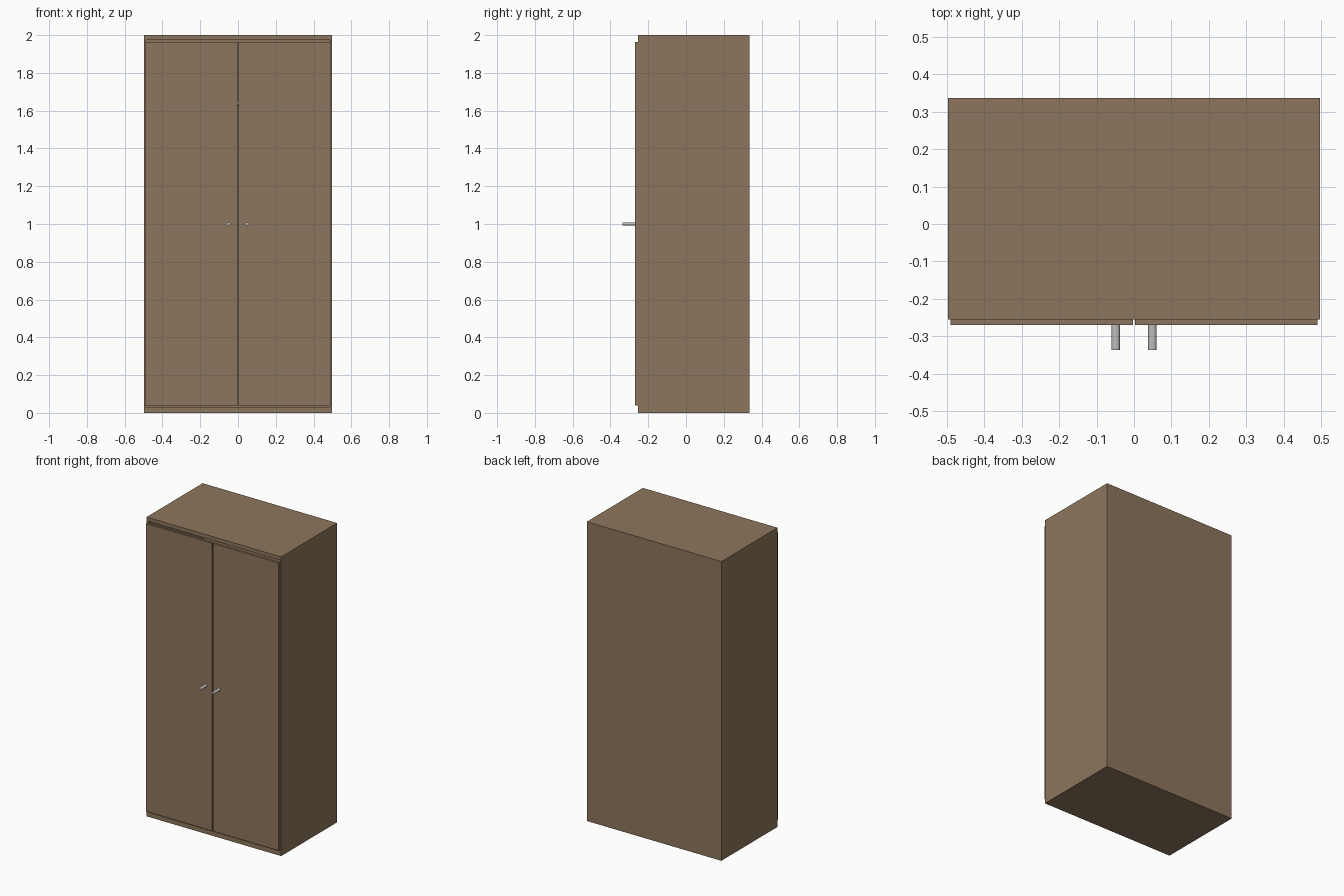
import bpy
import math

if "Cube" in bpy.data.objects:
    bpy.data.objects.remove(bpy.data.objects["Cube"])

def material(name, rgb):
    m = bpy.data.materials.new(name)
    m.diffuse_color = (*rgb, 1)
    m.use_nodes = True
    m.node_tree.nodes["Principled BSDF"].inputs["Base Color"].default_value = m.diffuse_color
    return m

WOOD = material("wood", (0.27, 0.18, 0.11))
METAL = material("metal", (0.5, 0.5, 0.5))

def box(name, lo, hi):
    size = [b - a for a, b in zip(lo, hi)]
    mid = [(a + b) / 2 for a, b in zip(lo, hi)]
    bpy.ops.mesh.primitive_cube_add(size=1, location=mid)
    o = bpy.context.object
    o.name = name
    o.scale = size
    bpy.ops.object.transform_apply(location=False, rotation=False, scale=True)
    o.data.materials.append(WOOD)
    return o

def cylinder(name, loc, rot, radius, depth, flat=1.0):
    bpy.ops.mesh.primitive_cylinder_add(vertices=16, radius=radius, depth=depth,
                                        location=loc, rotation=rot)
    o = bpy.context.object
    o.name = name
    o.scale = (1, flat, 1)
    bpy.ops.object.transform_apply(location=False, rotation=True, scale=True)
    o.data.materials.append(METAL)
    bpy.ops.object.shade_smooth_by_angle()
    return o

W, IN = 0.4975, 0.488           # outer and inner half width
FRONT, BACK = -0.255, 0.337
FLOOR, CEIL = 0.03, 1.975

# Hollow carcass
box("bottom_panel", (-W, FRONT, 0), (W, BACK, FLOOR))
box("top_panel", (-W, FRONT, CEIL), (W, BACK, 2))
box("back_panel", (-IN, BACK - 0.01, FLOOR), (IN, BACK, CEIL))

# Hanging rail inside
cylinder("hanging_rail", (0, 0.04, 1.64), (0, math.pi / 2, 0), 0.012, 2 * IN)

# Sides, doors and handles, one of each per side
for side, s in (("left", -1), ("right", 1)):
    x0, x1 = sorted((s * IN, s * W))
    box(side + "_side_panel", (x0, FRONT, FLOOR), (x1, BACK, CEIL))
    x0, x1 = sorted((s * 0.003, s * 0.49))
    box(side + "_door", (x0, -0.27, 0.04), (x1, FRONT, 1.963))
    cylinder(side + "_handle", (s * 0.049, -0.303, 1.0), (math.pi / 2, 0, 0),
             0.011, 0.067, 0.75)
